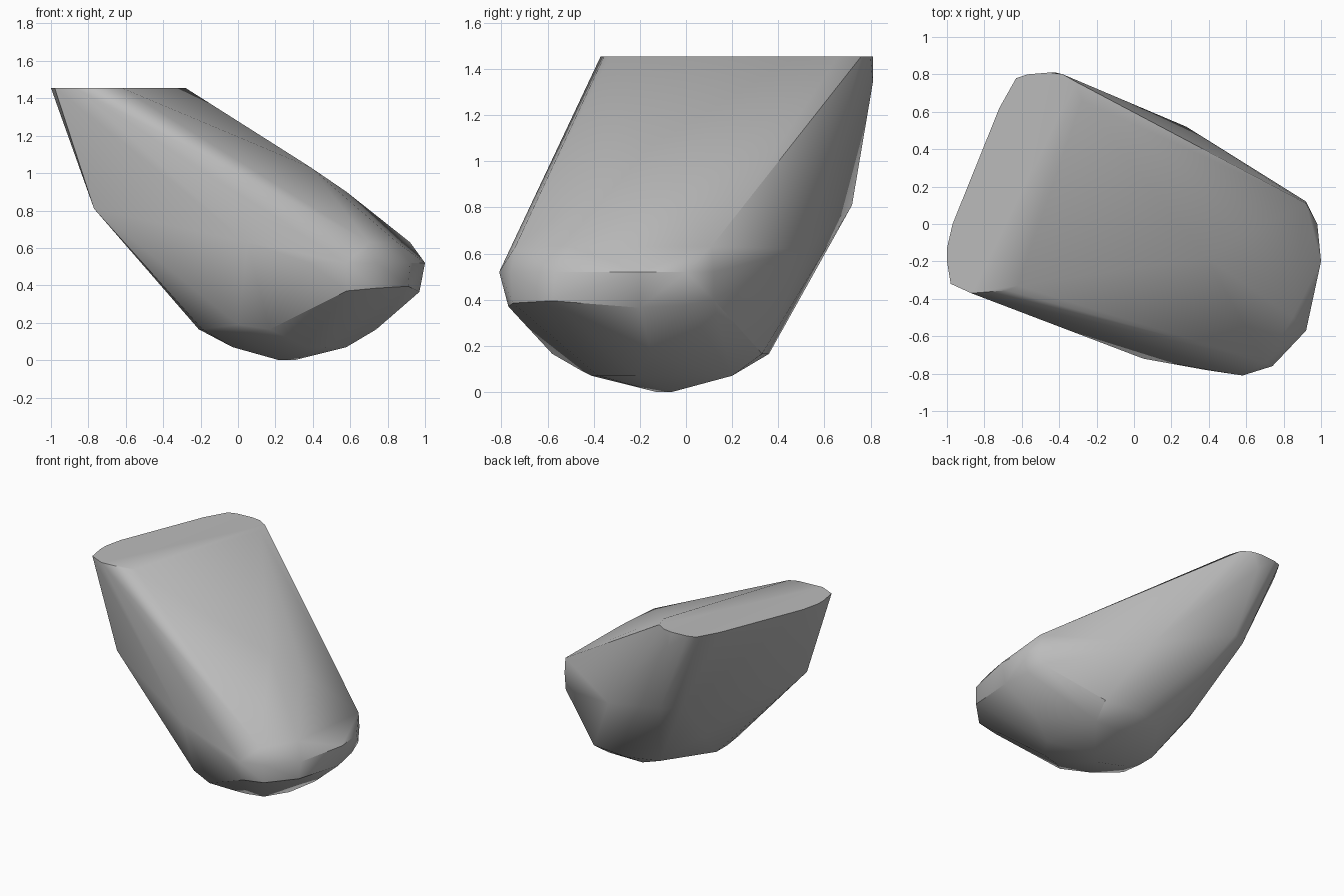
import bpy
import bmesh
from math import radians

# Remove the default cube only
default_cube = bpy.data.objects.get("Cube")
if default_cube:
    bpy.data.objects.remove(default_cube, do_unlink=True)


def make_material(name, colour):
    material = bpy.data.materials.new(name)
    material.use_nodes = True
    material.diffuse_color = colour
    shader = material.node_tree.nodes["Principled BSDF"]
    shader.inputs["Base Color"].default_value = colour
    shader.inputs["Roughness"].default_value = 0.8
    return material


def level(height, outline):
    """Raise a flat outline to one height."""
    return [(x, y, height) for x, y in outline]


# Flat top, cut level, with rounded ends
top_cap = level(1.455, [
    (-.87, -.37), (-.98, -.32), (-1, -.2), (-1, -.13), (-.97, 0), (-.72, .62),
    (-.63, .78), (-.57, .8), (-.45, .81), (-.38, .8), (-.31, .76), (-.28, .66),
    (-.62, -.33), (-.68, -.355)])

# Gentle swelling of the sloping face
slope_bulge = [(.39, -.18, 1.03), (.58, -.06, .9)]

# Upper edge of the blunt nose, then its widest line
nose_top = level(.63, [(.7, -.74), (.85, -.5), (.05, -.72), (.92, .11)])
nose_middle = level(.52, [
    (.58, -.81), (.38, -.78), (.74, -.76), (.92, -.57), (1, -.2), (.98, 0),
    (.92, .12)])

# Lower rim of the nose
nose_rim = [
    (.58, -.77, .37), (.74, -.75, .385), (.91, -.58, .395),
    (.97, -.2, .365), (.94, 0, .375), (.91, .12, .4)]

# Shoulders on the outer sides
shoulders = [(-.77, -.33, .81), (-.42, .64, .82), (-.29, .72, .81),
             (.28, .52, .62), (-.42, .81, 1.34), (-.32, .25, .43),
             (.49, .36, .25)]

# Rounded underside
belly = level(.165, [
    (-.21, -.06), (-.21, -.19), (-.19, -.34), (.17, -.58), (.74, -.15),
    (.53, .33), (.25, .36), (.02, .28)])
front_chin = [(0, -.52, .19), (0, -.45, .14), (.3, -.45, .09)]
keel = level(.07, [
    (-.03, -.15), (.36, -.41), (.48, -.38), (.58, -.22), (.5, .2), (.22, .2)])
base = level(0, [(.22, -.13), (.3, -.06)])

# Wrap the outlines in one closed skin
bm = bmesh.new()
for part in (top_cap, slope_bulge, nose_top, nose_middle, nose_rim,
             shoulders, belly, front_chin, keel, base):
    for point in part:
        bm.verts.new(point)
hull = bmesh.ops.convex_hull(bm, input=bm.verts)
spare = {item for key in ("geom_interior", "geom_unused")
         for item in hull[key] if isinstance(item, bmesh.types.BMVert)}
bmesh.ops.delete(bm, geom=list(spare), context="VERTS")
bmesh.ops.dissolve_limit(bm, angle_limit=radians(1), verts=bm.verts, edges=bm.edges)
bmesh.ops.recalc_face_normals(bm, faces=bm.faces)

# Smooth faces with crisp ridges, softer between faces that look upward
for face in bm.faces:
    face.smooth = True
for edge in bm.edges:
    faces_up = all(face.normal.z > 0.25 for face in edge.link_faces)
    edge.smooth = edge.calc_face_angle(0) < radians(52 if faces_up else 33)

mesh = bpy.data.meshes.new("boulder")
bm.to_mesh(mesh)
bm.free()
mesh.materials.append(make_material("stone grey", (0.5, 0.5, 0.5, 1)))
boulder = bpy.data.objects.new("boulder", mesh)
bpy.context.collection.objects.link(boulder)
